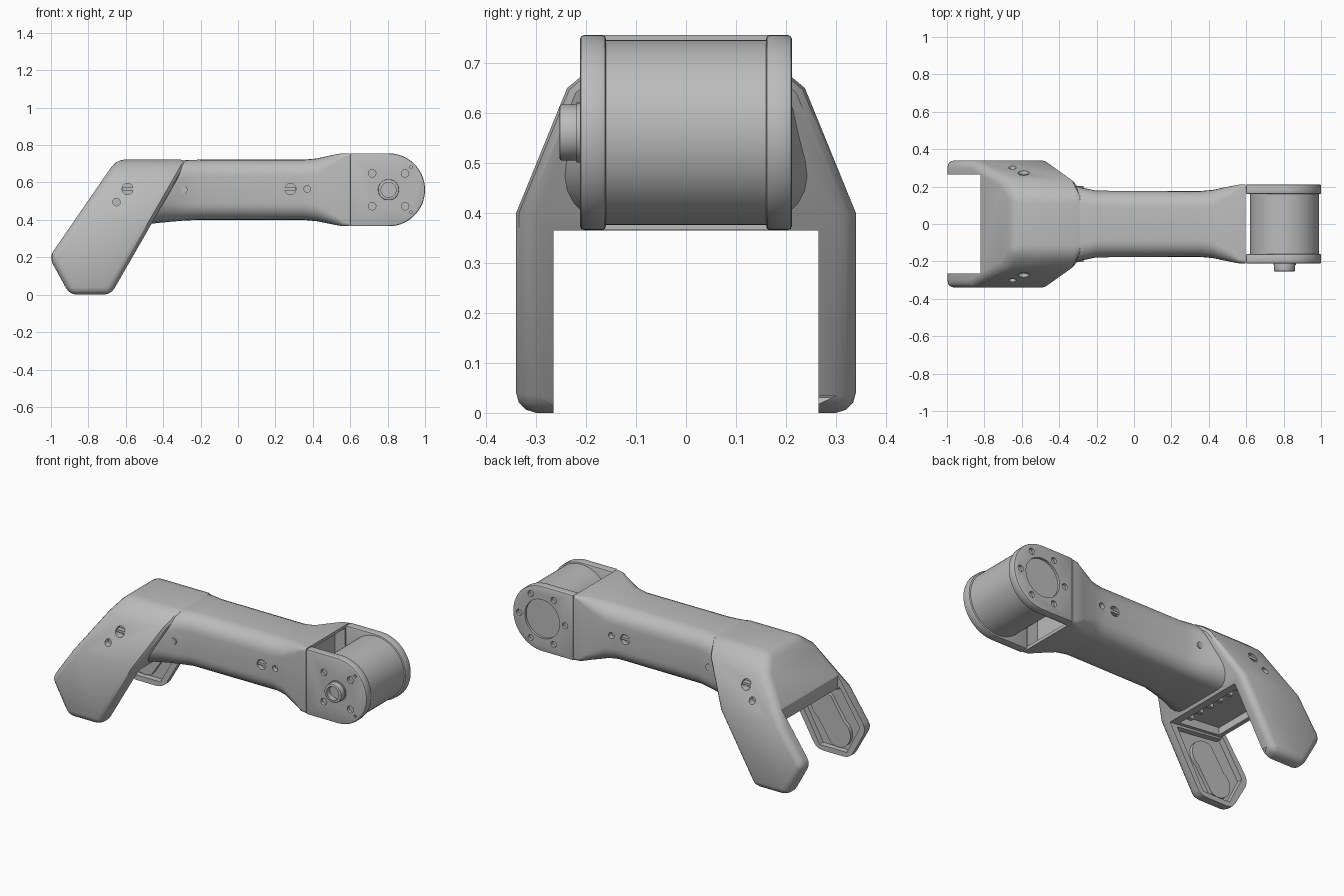
import bpy
import bmesh
from math import cos, sin, pi, radians

cube = bpy.data.objects.get("Cube")
if cube:
    bpy.data.objects.remove(cube, do_unlink=True)

grey = bpy.data.materials.new("satin_grey")
grey.use_nodes = True
grey.diffuse_color = (0.5, 0.5, 0.5, 1)
grey.node_tree.nodes["Principled BSDF"].inputs["Base Color"].default_value = (0.5, 0.5, 0.5, 1)


def make(name, bm):
    bmesh.ops.recalc_face_normals(bm, faces=bm.faces)
    mesh = bpy.data.meshes.new(name)
    bm.to_mesh(mesh)
    bm.free()
    mesh.materials.append(grey)
    ob = bpy.data.objects.new(name, mesh)
    bpy.context.collection.objects.link(ob)
    return ob


def loft(bm, rings):
    loops = [[bm.verts.new(p) for p in ring] for ring in rings]
    n = len(loops[0])
    for a, b in zip(loops, loops[1:]):
        for i in range(n):
            bm.faces.new((a[i], a[(i + 1) % n], b[(i + 1) % n], b[i]))
    bm.faces.new(loops[0])
    bm.faces.new(loops[-1])


def prisms(name, items):
    """Each item is an x-z outline with its start and end in y."""
    bm = bmesh.new()
    for outline, y0, y1 in items:
        loft(bm, [[(x, y, z) for x, z in outline] for y in (y0, y1)])
    return make(name, bm)


def disc(x, z, r, n=24):
    return [(x + r * cos(2 * pi * i / n), z + r * sin(2 * pi * i / n)) for i in range(n)]


def box(x0, x1, z0, z1):
    return [(x0, z0), (x1, z0), (x1, z1), (x0, z1)]


def bake(ob):
    bpy.context.view_layer.update()
    dg = bpy.context.evaluated_depsgraph_get()
    mesh = bpy.data.meshes.new_from_object(ob.evaluated_get(dg))
    ob.modifiers.clear()
    ob.data = mesh


def boolean(ob, tool, op="DIFFERENCE"):
    m = ob.modifiers.new("cut", "BOOLEAN")
    m.operation, m.object, m.solver = op, tool, "EXACT"
    tool.hide_render = True
    bake(ob)
    bpy.data.objects.remove(tool, do_unlink=True)


def bevel(ob, width, segments=3, angle=30):
    m = ob.modifiers.new("bevel", "BEVEL")
    m.width, m.segments, m.angle_limit = width, segments, radians(angle)
    bake(ob)


def both(outline, y0, y1):
    return [(outline, s * y0, s * y1) for s in (-1, 1)]


# Fork: side outline crossed with an end profile, rounded, then hollowed
fork = prisms("fork", [([(-0.65, 0.722), (-1.01, 0.2), (-0.9, 0), (-0.68, 0), (-0.265, 0.722)], -0.5, 0.5)])
half = [(0.34, -0.1), (0.34, 0.4), (0.238, 0.65), (0.13, 0.74)]
profile = half + [(-y, z) for y, z in reversed(half)]
bm = bmesh.new()
loft(bm, [[(x, y, z) for y, z in profile] for x in (-1.2, 0)])
boolean(fork, make("profile_tool", bm), "INTERSECT")
bevel(fork, 0.04)
gap = [(-1.2, -0.1), (-0.3, -0.1), (-0.3, 0.365), (-0.48, 0.365), (-0.82, 0.4), (-0.82, 0.8), (-1.2, 0.8)]
boolean(fork, prisms("gap_tool", [(gap, -0.265, 0.265)]))
pocket = [(-0.965, 0.2), (-0.88, 0.03), (-0.7, 0.03), (-0.52, 0.355), (-0.82, 0.39), (-0.83, 0.41)]
boolean(fork, prisms("prong_pocket_tool", [(pocket, -0.3, 0.3)]))
boolean(fork, prisms("web_pocket_tool", [([(-0.79, 0.35), (-0.52, 0.33), (-0.52, 0.42), (-0.79, 0.44)], -0.245, 0.245)]))

# Arm: rounded sections that flare at both ends
rings = []
for x, w, b, t, r in [(-0.46, 0.27, 0.38, 0.66, 0.13), (-0.36, 0.225, 0.39, 0.7, 0.11),
                      (-0.28, 0.195, 0.397, 0.72, 0.09), (-0.2, 0.178, 0.4, 0.722, 0.09),
                      (0.35, 0.176, 0.4, 0.722, 0.09), (0.42, 0.182, 0.393, 0.728, 0.085),
                      (0.52, 0.203, 0.373, 0.75, 0.05), (0.56, 0.21, 0.366, 0.756, 0.025),
                      (0.597, 0.21, 0.366, 0.756, 0.015)]:
    ring = []
    for k, (sy, z) in enumerate([(1, t), (-1, t), (-1, b), (1, b)]):
        cy = sy * (w - r)
        cz = z - r if z == t else z + r
        for j in range(7):
            a = (k + j / 6) * pi / 2
            ring.append((x, cy + r * cos(a), cz + r * sin(a)))
    rings.append(ring)
bm = bmesh.new()
loft(bm, rings)
arm = make("arm", bm)
boolean(arm, prisms("end_pocket_tool", [(box(0.53, 0.7, 0.385, 0.738), -0.16, 0.16)]))

# Screw holes on both sides of arm and fork
holes = []
for x, z, r in [(0.28, 0.565, 0.03), (0.37, 0.565, 0.018)]:
    holes += both(disc(x, z, r), 0.15, 0.4)
boolean(arm, prisms("arm_hole_tool", holes))
holes = both(disc(-0.59, 0.565, 0.03), 0.24, 0.4) + both(disc(-0.65, 0.495, 0.02), 0.27, 0.4)
boolean(fork, prisms("fork_hole_tool", holes))
prisms("arm_screw_bars", both(box(0.252, 0.308, 0.558, 0.572), 0.145, 0.172))
prisms("fork_screw_bars", both(box(-0.618, -0.562, 0.558, 0.572), 0.235, 0.268))
prisms("arm_side_screws", both(disc(-0.29, 0.56, 0.02), 0.17, 0.203))

# Cheek plates around the pivot
CX, CZ, R = 0.805, 0.561, 0.195
cheek = [(0.599, CZ + R), (0.599, CZ - R)]
cheek += [(CX + R * cos(a), CZ + R * sin(a)) for a in [(-0.5 + i / 32) * pi for i in range(33)]]
front_cheek = prisms("front_cheek", [(cheek, -0.212, -0.16)])
back_cheek = prisms("back_cheek", [(cheek, 0.16, 0.212)])
for ob in (front_cheek, back_cheek):
    bevel(ob, 0.008, 2, 40)
holes = [(disc(CX + sx * 0.088, CZ + sz * 0.088, 0.02), -0.3, -0.195) for sx in (-1, 1) for sz in (-1, 1)]
holes += [(disc(0.925, CZ + s * 0.12, 0.008, 12), -0.3, -0.2) for s in (-1, 1)]
boolean(front_cheek, prisms("front_hole_tool", holes))
holes = [(disc(CX, CZ, 0.115, 48), 0.198, 0.3)]
holes += [(disc(CX + 0.152 * cos(i * pi / 3), CZ + 0.152 * sin(i * pi / 3), 0.018), 0.195, 0.3) for i in range(6)]
boolean(back_cheek, prisms("back_hole_tool", holes))

# Motor drum and hollow shaft
prisms("motor_drum", [(disc(CX, CZ, 0.185, 64), -0.162, 0.162)])
shaft = prisms("shaft", [(disc(CX, CZ, 0.056, 40), -0.253, -0.2)])
bevel(shaft, 0.004, 2, 40)
boolean(shaft, prisms("shaft_tool", [(disc(CX, CZ, 0.04, 40), -0.3, -0.222)]))
prisms("shaft_collar", [(disc(CX, CZ, 0.06, 40), -0.219, -0.205)])

# Rounded pads inside the prongs
pad = []
for (x, z), start in [((-0.72, 0.26), -0.33), ((-0.81, 0.125), 0.67)]:
    pad += [(x + 0.085 * cos((start + i / 14) * pi), z + 0.085 * sin((start + i / 14) * pi)) for i in range(15)]
prisms("prong_pads", both(pad, 0.278, 0.302))

# Ribs along the underside of the web
prisms("web_ribs", [(box(-0.57, -0.515, 0.385, 0.425), -0.2 + i * 0.08 - 0.012, -0.2 + i * 0.08 + 0.012)
                    for i in range(6)])

# Smooth shading with sharp edges kept
bpy.ops.object.select_all(action="DESELECT")
for ob in bpy.context.collection.objects:
    if ob.type == "MESH" and ob.data.materials and ob.data.materials[0] == grey:
        ob.select_set(True)
        bpy.context.view_layer.objects.active = ob
bpy.ops.object.shade_smooth_by_angle(angle=radians(30))
